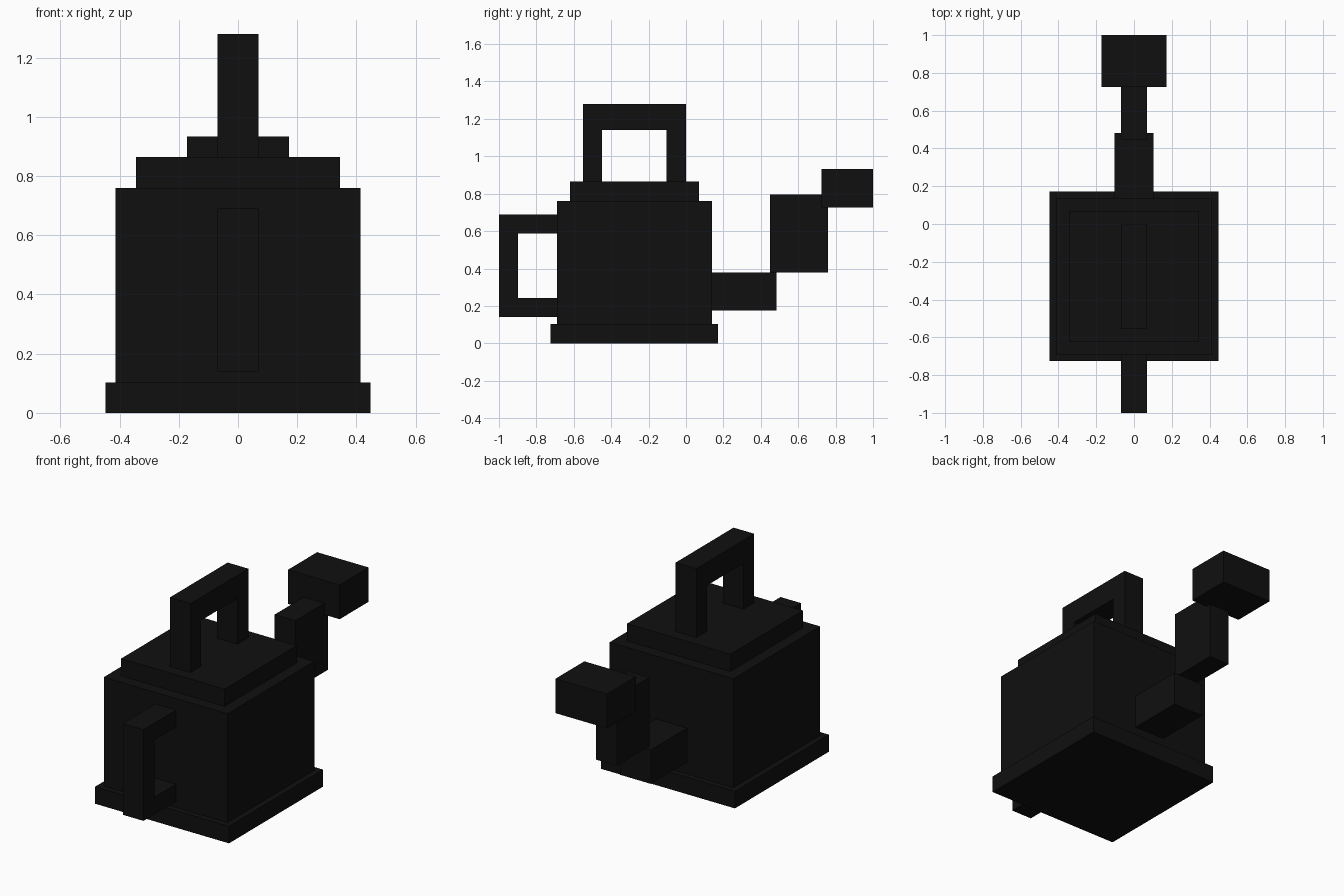
import bpy
import bmesh
from mathutils import Vector

if "Cube" in bpy.data.objects:
    bpy.data.objects.remove(bpy.data.objects["Cube"], do_unlink=True)

# Single dark finish
black = bpy.data.materials.new("matte black")
black.use_nodes = True
colour = (0.005, 0.005, 0.005, 1)
black.diffuse_color = colour
black.node_tree.nodes["Principled BSDF"].inputs["Base Color"].default_value = colour


def extrude_profile(name, half_width, profile):
    """Extrude a (y, z) outline symmetrically across x."""
    bm = bmesh.new()
    face = bm.faces.new([bm.verts.new((-half_width, y, z)) for y, z in profile])
    result = bmesh.ops.extrude_face_region(bm, geom=[face])
    moved = [v for v in result["geom"] if isinstance(v, bmesh.types.BMVert)]
    bmesh.ops.translate(bm, verts=moved, vec=Vector((2 * half_width, 0, 0)))
    bmesh.ops.recalc_face_normals(bm, faces=bm.faces)
    mesh = bpy.data.meshes.new(name)
    bm.to_mesh(mesh)
    bm.free()
    mesh.materials.append(black)
    obj = bpy.data.objects.new(name, mesh)
    bpy.context.collection.objects.link(obj)
    return obj


def block(name, half_width, y0, y1, z0, z1):
    return extrude_profile(name, half_width, [(y0, z0), (y1, z0), (y1, z1), (y0, z1)])


# Stepped pot
block("base", 0.447, -0.724, 0.172, 0, 0.103)
block("body", 0.413, -0.69, 0.138, 0.103, 0.76)
block("lid", 0.345, -0.621, 0.069, 0.76, 0.864)

# Spout rising in steps to a wide rose
block("spout_lower", 0.103, 0.138, 0.483, 0.175, 0.38)
block("spout_riser", 0.069, 0.448, 0.758, 0.38, 0.795)
block("spout_tip", 0.172, 0.724, 1.0, 0.726, 0.933)

# U-shaped handles
extrude_profile("top_handle", 0.069, [
    (-0.552, 0.864), (-0.552, 1.28), (0, 1.28), (0, 0.864),
    (-0.104, 0.864), (-0.104, 1.14), (-0.45, 1.14), (-0.45, 0.864)])
extrude_profile("front_handle", 0.069, [
    (-0.69, 0.14), (-1, 0.14), (-1, 0.69), (-0.69, 0.69),
    (-0.69, 0.588), (-0.897, 0.588), (-0.897, 0.243), (-0.69, 0.243)])
